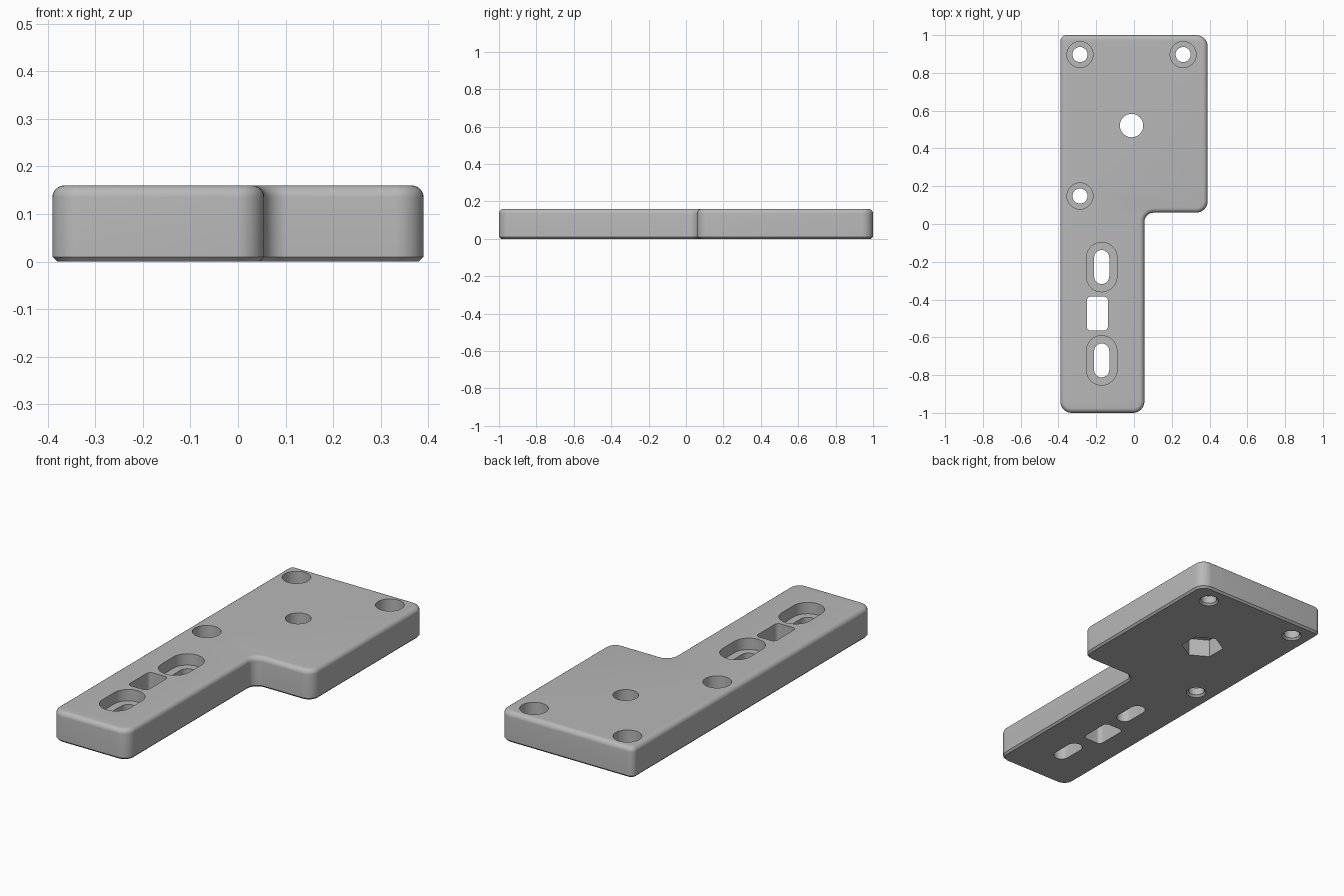
import bpy, bmesh, math
from mathutils import Vector, Matrix

if "Cube" in bpy.data.objects:
    bpy.data.objects.remove(bpy.data.objects["Cube"], do_unlink=True)

grey = bpy.data.materials.new("plain grey")
grey.use_nodes = True
colour = (0.48, 0.48, 0.48, 1)
grey.diffuse_color = colour
grey.node_tree.nodes["Principled BSDF"].inputs["Base Color"].default_value = colour

HEIGHT, FILLET, CHAMFER = 0.16, 0.025, 0.01


def outline(corners, inset=0.0, steps=8):
    """Counter-clockwise (x, y, radius) corners -> rounded, inset loop."""
    loop = []
    for i, (x, y, r) in enumerate(corners):
        p = Vector((x, y))
        a = (p - Vector(corners[i - 1][:2])).normalized()
        b = (Vector(corners[(i + 1) % len(corners)][:2]) - p).normalized()
        n1, n2 = Vector((-a.y, a.x)), Vector((-b.y, b.x))
        turn = math.atan2(a.x * b.y - a.y * b.x, a.dot(b))
        side = 1 if turn > 0 else -1
        miter = (n1 + n2) / (1 + n1.dot(n2))
        radius = side * max(r - side * inset, 0)
        centre = p + miter * (inset + radius)
        for k in range(steps + 1):
            loop.append(centre - radius * (Matrix.Rotation(turn * k / steps, 2) @ n1))
    return loop


def slot(x, y, width, length, radius):
    w, l = width / 2, length / 2
    return outline([(x + sx * w, y + sy * l, radius)
                    for sx, sy in ((-1, -1), (1, -1), (1, 1), (-1, 1))])


def circle(x, y, r):
    return slot(x, y, 2 * r, 2 * r, r)


def loft(name, levels):
    """Solid through matching loops, each given as (loop, z)."""
    bm = bmesh.new()
    rings = [[bm.verts.new((p.x, p.y, z)) for p in loop] for loop, z in levels]
    for low, high in zip(rings, rings[1:]):
        for i in range(len(low)):
            bm.faces.new((low[i - 1], low[i], high[i], high[i - 1]))
    bm.faces.new(rings[0][::-1])
    bm.faces.new(rings[-1])
    bmesh.ops.remove_doubles(bm, verts=bm.verts, dist=1e-5)
    bmesh.ops.recalc_face_normals(bm, faces=bm.faces)
    mesh = bpy.data.meshes.new(name)
    bm.to_mesh(mesh)
    bm.free()
    mesh.materials.append(grey)
    obj = bpy.data.objects.new(name, mesh)
    bpy.context.collection.objects.link(obj)
    return obj


# L-shaped plate: chamfered underneath, filleted on top
plan = [(-0.39, -1, 0.06), (0.055, -1, 0.06), (0.055, 0.06, 0.05),
        (0.39, 0.06, 0.06), (0.39, 1, 0.06), (-0.39, 1, 0.032)]
levels = [(outline(plan, CHAMFER), 0), (outline(plan), CHAMFER)]
for k in range(7):
    t = math.pi / 2 * k / 6
    levels.append((outline(plan, FILLET * (1 - math.cos(t))),
                   HEIGHT - FILLET + FILLET * math.sin(t)))
plate = loft("mounting_plate", levels)

LOW, HIGH = -0.05, HEIGHT + 0.05
cutters = []

# Counterbored screw holes with a small chamfer below
for x, y in ((-0.286, 0.897), (0.26, 0.897), (-0.286, 0.148)):
    rim, bore, head = circle(x, y, 0.05), circle(x, y, 0.04), circle(x, y, 0.069)
    cutters.append(loft("screw_hole", [(rim, LOW), (rim, 0), (bore, CHAMFER),
                                       (bore, 0.05), (head, 0.05), (head, HIGH)]))

# Recessed adjustment slots
for y in (-0.228, -0.722):
    inner = slot(-0.171, y, 0.08, 0.18, 0.04)
    outer = slot(-0.171, y, 0.162, 0.262, 0.081)
    cutters.append(loft("adjust_slot", [(inner, LOW), (inner, 0.1),
                                        (outer, 0.1), (outer, HIGH)]))

# Rounded rectangular window between the slots
window = slot(-0.194, -0.474, 0.112, 0.18, 0.022)
cutters.append(loft("window", [(window, LOW), (window, HIGH)]))

# Bolt hole with a hexagonal nut pocket underneath
cx, cy = -0.013, 0.521
bolt = circle(cx, cy, 0.062)
cutters.append(loft("bolt_hole", [(bolt, LOW), (bolt, HIGH)]))
angles = [math.radians(30 + 60 * i) for i in range(6)]
nut = outline([(cx + 0.105 * math.cos(a), cy + 0.105 * math.sin(a), 0) for a in angles])
cutters.append(loft("nut_pocket", [(nut, LOW), (nut, 0.095)]))

# Cut every opening, then discard the cutters
bpy.context.view_layer.objects.active = plate
for cutter in cutters:
    cutter.hide_render = True
    mod = plate.modifiers.new("cut", "BOOLEAN")
    mod.operation, mod.solver, mod.object = "DIFFERENCE", "EXACT", cutter
    bpy.ops.object.modifier_apply(modifier=mod.name)
    bpy.data.objects.remove(cutter, do_unlink=True)

bpy.ops.object.select_all(action="DESELECT")
plate.select_set(True)
bpy.ops.object.shade_smooth_by_angle(angle=math.radians(30))
